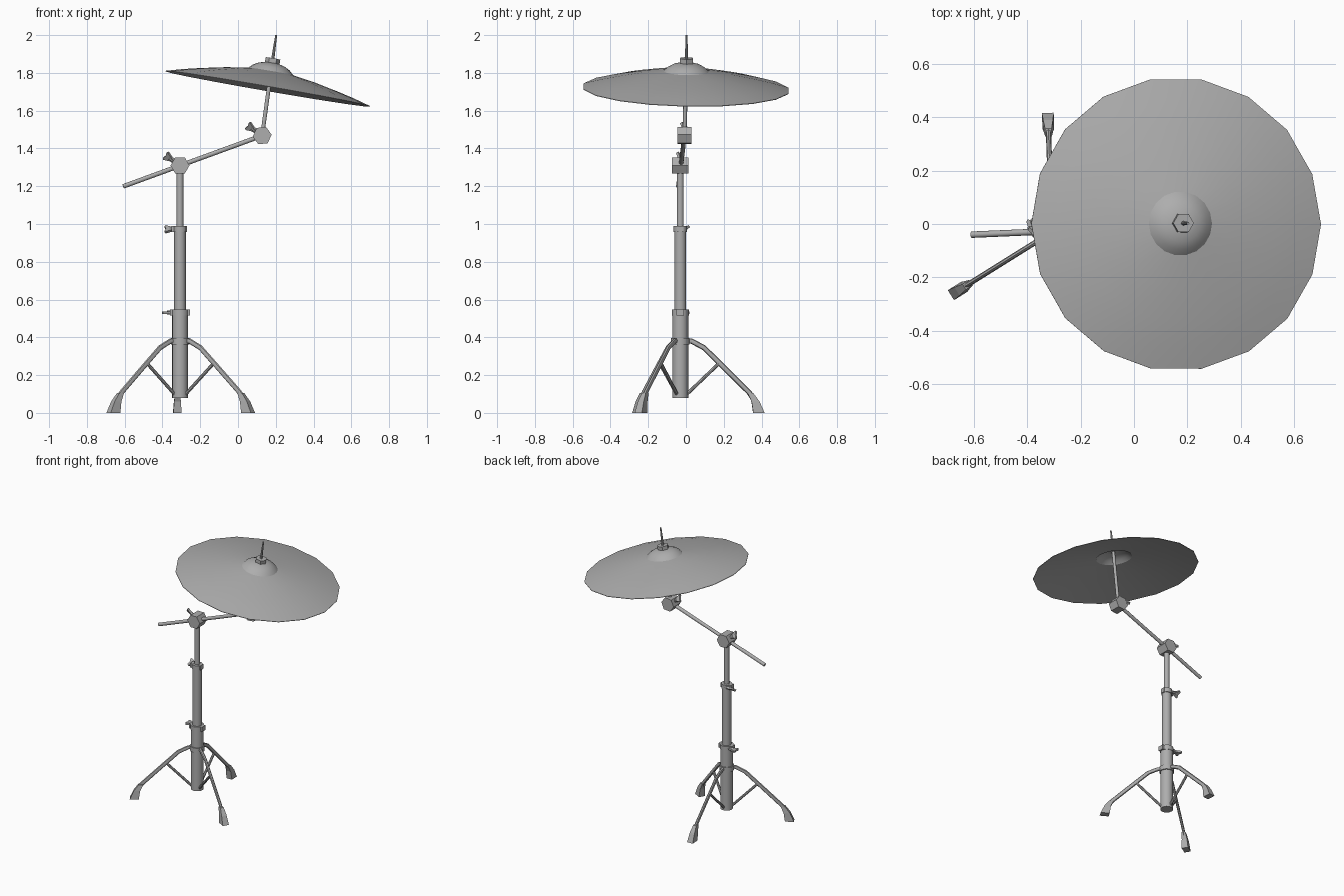
import bpy, bmesh
from math import radians, cos, sin
from mathutils import Vector, Matrix

if "Cube" in bpy.data.objects:
    bpy.data.objects.remove(bpy.data.objects["Cube"])

CX, CY = -0.307, -0.03
Z = Vector((0, 0, 1))
METAL = bpy.data.materials.new("dark_metal")
METAL.diffuse_color = (0.42, 0.42, 0.42, 1)
METAL.use_nodes = True
METAL.node_tree.nodes["Principled BSDF"].inputs["Base Color"].default_value = METAL.diffuse_color


def finish(name, bm, smooth=None):
    bmesh.ops.recalc_face_normals(bm, faces=bm.faces)
    me = bpy.data.meshes.new(name)
    bm.to_mesh(me)
    bm.free()
    me.materials.append(METAL)
    ob = bpy.data.objects.new(name, me)
    bpy.context.collection.objects.link(ob)
    if smooth:
        bpy.ops.object.select_all(action='DESELECT')
        ob.select_set(True)
        bpy.context.view_layer.objects.active = ob
        bpy.ops.object.shade_smooth_by_angle(angle=radians(smooth))
    return ob


def rod(name, a, b, r, r2=None, n=12, roll=0, smooth=40):
    a, b = Vector(a), Vector(b)
    bm = bmesh.new()
    q = Z.rotation_difference(b - a).to_matrix().to_4x4()
    m = Matrix.Translation((a + b) / 2) @ q @ Matrix.Rotation(radians(roll), 4, 'Z')
    bmesh.ops.create_cone(bm, cap_ends=True, segments=n, radius1=r,
                          radius2=r if r2 is None else r2, depth=(b - a).length, matrix=m)
    return finish(name, bm, smooth)


def column(name, z0, z1, r, n=16):
    return rod(name, (CX, CY, z0), (CX, CY, z1), r, n=n)


def box(name, center, size):
    bm = bmesh.new()
    bmesh.ops.create_cube(bm, size=1, matrix=Matrix.Translation(center) @ Matrix.Diagonal((*size, 1)))
    return finish(name, bm)


def wing_bolt(name, base, axis, side):
    # flat flared wing on a short shank
    base, u, v = Vector(base), Vector(axis).normalized(), Vector(side).normalized()
    w = u.cross(v).normalized() * 0.007
    outline = [(0, -.010), (.018, -.012), (.05, -.028), (.056, -.02), (.05, 0),
               (.056, .02), (.05, .028), (.018, .012), (0, .010)]
    bm = bmesh.new()
    f = bm.faces.new([bm.verts.new(base + u * p + v * q - w) for p, q in outline])
    ext = bmesh.ops.extrude_face_region(bm, geom=[f])['geom']
    bmesh.ops.translate(bm, vec=w * 2, verts=[g for g in ext if isinstance(g, bmesh.types.BMVert)])
    finish(name, bm)
    rod(name + "_shank", base - u * .03, base + u * .03, .01, n=8)


# telescoping column
column("lower_tube", 0.08, 0.53, 0.042)
column("middle_tube", 0.5, 0.975, 0.031)
column("upper_tube", 0.95, 1.30, 0.018)
column("leg_collar", 0.362, 0.396, 0.049)
column("lower_clamp", 0.515, 0.548, 0.045)
column("upper_clamp", 0.957, 0.99, 0.036)
box("lower_clamp_lugs", (CX, CY, 0.531), (0.104, 0.04, 0.033))
box("upper_clamp_lugs", (CX - .004, CY, 0.974), (0.082, 0.034, 0.033))
wing_bolt("lower_clamp_wing", (CX - .04, CY + .02, .531), (-1, 0, 0), (0, 1, 0))
wing_bolt("upper_clamp_wing", (CX - .025, CY + .025, .972), (-1, 0, 0), (0, .6, .45))

# tripod legs (flattened tube), braces and rubber feet
for i, ang in enumerate((92, 212, 330)):
    c, s = cos(radians(ang)), sin(radians(ang))

    def at(r, z, t=0):
        return Vector((CX + r * c - t * s, CY + r * s + t * c, z))

    cu = bpy.data.curves.new("leg_path", 'CURVE')
    cu.dimensions = '3D'
    cu.bevel_depth, cu.bevel_resolution, cu.use_fill_caps = 0.014, 2, True
    pts = [(.03, .383), (.06, .38), (.125, .345), (.25, .222), (.365, .108), (.39, .07)]
    sp = cu.splines.new('POLY')
    sp.points.add(len(pts) - 1)
    for p, (r, z) in zip(sp.points, pts):
        p.co = (r, 0, z, 1)
    tmp = bpy.data.objects.new("leg_path", cu)
    bm = bmesh.new()
    bm.from_mesh(tmp.to_mesh())
    bpy.data.objects.remove(tmp)
    for v in bm.verts:
        v.co = at(v.co.x, v.co.z, v.co.y * 0.7)
    finish(f"leg_{i + 1}", bm, 40)

    rod(f"leg_brace_{i + 1}", at(.025, .09), at(.205, .262), .009, n=8)

    bm = bmesh.new()
    rings = []
    for r, z, hr, ht in ((.372, .104, .015, .012), (.398, .06, .021, .018), (.416, 0, .03, .022)):
        rings.append([bm.verts.new(at(r + a * hr, z, b * ht))
                      for a, b in ((-1, -1), (1, -1), (1, 1), (-1, 1))])
    for lo, hi in zip(rings, rings[1:]):
        for k in range(4):
            bm.faces.new((lo[k], lo[k - 1], hi[k - 1], hi[k]))
    bm.faces.new(rings[0])
    bm.faces.new(rings[-1])
    finish(f"foot_{i + 1}", bm)

# boom arm with its two hexagonal tilters
j1, j2 = Vector((CX, CY, 1.31)), Vector((0.128, -0.008, 1.468))
rod("boom_arm", (-0.608, -0.04, 1.199), j2, 0.012)
for name, j, h, roll in (("boom_tilter", j1, .043, 30), ("cymbal_tilter", j2, .038, 24)):
    y = Vector((0, h, 0))
    rod(name, j - y, j + y, 0.05, n=6, roll=roll, smooth=None)
    wing_bolt(name + "_wing", j + Vector((-.033, 0, .023)), (-.82, 0, .57), (.57, -.8, .82))

# cymbal: revolved thin shell with a distinct bell, tilted
n = Vector((0.17, 0.021, 0.985)).normalized()
rim = Vector((0.158, 0, 1.7175))
profile = [(.55, 0), (.46, .025), (.37, .046), (.24, .073), (.12, .092),
           (.098, .113), (.07, .128), (.035, .137), (.008, .138)]
bm = bmesh.new()
loop = profile + [(r, z - .003) for r, z in reversed(profile)]
vs = [bm.verts.new((r, 0, z)) for r, z in loop]
es = [bm.edges.new((vs[k - 1], vs[k])) for k in range(len(vs))]
bmesh.ops.spin(bm, geom=vs + es, cent=(0, 0, 0), axis=Z, angle=radians(360), steps=18)
bmesh.ops.remove_doubles(bm, verts=bm.verts, dist=0.0005)
bm.transform(Matrix.Translation(rim) @ Z.rotation_difference(n).to_matrix().to_4x4())
finish("cymbal", bm, 25)

# cymbal post and nut
top = rim + n * 0.138
tip = Vector((0.202, 0.003, 2.0))
rod("cymbal_post", j2, top, 0.011, n=10)
rod("post_tip", top, tip, 0.009, 0.005, n=8)
rod("cymbal_nut", top - n * .006, top + n * .024, 0.039, n=6, roll=30, smooth=None)
